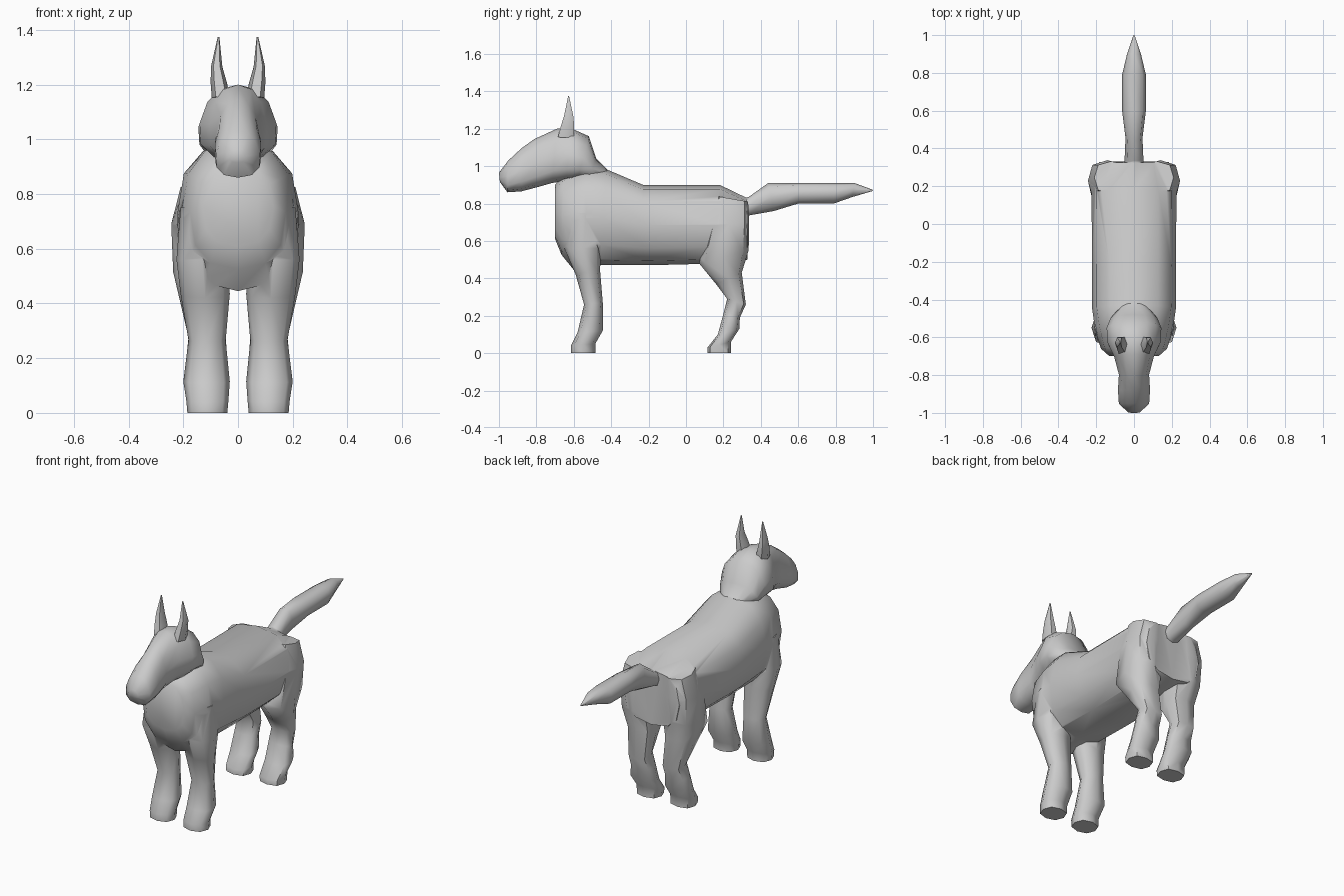
import bpy, bmesh
from math import sin, cos, tau, radians, copysign


def power(v, e):
    return copysign(abs(v) ** e, v) if abs(v) > 1e-6 else 0.0


def loft(name, rings, n=8, e=0.85, taper=0.0, side=1):
    """Skin rings given as (y1, z1, y2, z2, centre x, half width)."""
    bm = bmesh.new()
    loops = []
    for y1, z1, y2, z2, cx, w in rings:
        loop = []
        for i in range(n):
            a = tau * i / n
            c, s = power(cos(a), e), power(sin(a), e)
            x = cx + w * c * (1 - taper * s)
            y = (y1 + y2) / 2 + s * (y1 - y2) / 2
            z = (z1 + z2) / 2 + s * (z1 - z2) / 2
            loop.append(bm.verts.new((side * x, y, z)))
        loops.append(loop)
    for a, b in zip(loops, loops[1:]):
        for i in range(n):
            j = (i + 1) % n
            bm.faces.new((a[i], a[j], b[j], b[i]))
    bm.faces.new(loops[0])
    bm.faces.new(loops[-1])
    bmesh.ops.recalc_face_normals(bm, faces=bm.faces)
    me = bpy.data.meshes.new(name)
    bm.to_mesh(me)
    bm.free()
    ob = bpy.data.objects.new(name, me)
    bpy.context.collection.objects.link(ob)
    return ob


def activate(ob):
    bpy.ops.object.select_all(action='DESELECT')
    ob.select_set(True)
    bpy.context.view_layer.objects.active = ob


def smooth(ob, angle=55):
    activate(ob)
    bpy.ops.object.shade_smooth_by_angle(angle=radians(angle))


def merge(target, part):
    activate(target)
    m = target.modifiers.new("union", 'BOOLEAN')
    m.operation = 'UNION'
    m.solver = 'EXACT'
    m.object = part
    bpy.ops.object.modifier_apply(modifier=m.name)
    bpy.data.objects.remove(part)


# Trunk from rump to chest, rising into the neck
body = loft("body_and_legs", [
    (0.325, 0.83, 0.33, 0.50, 0, 0.185),
    (0.18, 0.90, 0.20, 0.48, 0, 0.225),
    (-0.23, 0.90, -0.20, 0.47, 0, 0.222),
    (-0.43, 0.985, -0.46, 0.47, 0, 0.222),
    (-0.53, 0.99, -0.60, 0.445, 0, 0.205),
    (-0.655, 0.945, -0.665, 0.525, 0, 0.175),
    (-0.70, 0.90, -0.70, 0.61, 0, 0.13)], n=12, e=0.8)

# Legs: rings run from hoof to hip, front point to back point
front_leg = [
    (-0.615, 0, -0.485, 0, 0.112, 0.073),
    (-0.615, 0.04, -0.485, 0.05, 0.112, 0.077),
    (-0.58, 0.11, -0.445, 0.12, 0.115, 0.085),
    (-0.545, 0.26, -0.445, 0.27, 0.113, 0.068),
    (-0.59, 0.42, -0.46, 0.45, 0.12, 0.09),
    (-0.65, 0.56, -0.45, 0.56, 0.13, 0.095),
    (-0.62, 0.75, -0.47, 0.75, 0.125, 0.085)]
hind_leg = [
    (0.115, 0, 0.24, 0, 0.112, 0.073),
    (0.115, 0.03, 0.24, 0.06, 0.112, 0.077),
    (0.17, 0.10, 0.285, 0.13, 0.115, 0.085),
    (0.20, 0.21, 0.288, 0.19, 0.114, 0.075),
    (0.22, 0.29, 0.32, 0.26, 0.113, 0.068),
    (0.16, 0.37, 0.298, 0.43, 0.125, 0.085),
    (0.07, 0.48, 0.335, 0.55, 0.137, 0.10),
    (0.12, 0.68, 0.338, 0.70, 0.14, 0.104),
    (0.16, 0.84, 0.332, 0.81, 0.12, 0.09)]
for side in (1, -1):
    merge(body, loft("front_leg", front_leg, side=side))
    merge(body, loft("hind_leg", hind_leg, e=0.75, side=side))

# Tail
merge(body, loft("tail", [
    (0.27, 0.82, 0.29, 0.72, 0, 0.05),
    (0.335, 0.835, 0.345, 0.738, 0, 0.05),
    (0.44, 0.91, 0.47, 0.76, 0, 0.045),
    (0.60, 0.91, 0.60, 0.80, 0, 0.063),
    (0.79, 0.91, 0.79, 0.80, 0, 0.063),
    (0.90, 0.91, 0.89, 0.835, 0, 0.038),
    (1.0, 0.873, 0.998, 0.867, 0, 0.004)]))
smooth(body)

# Head from nose to nape
head = loft("head", [
    (-1.0, 0.965, -0.995, 0.915, 0, 0.03),
    (-0.95, 1.03, -0.955, 0.86, 0, 0.08),
    (-0.88, 1.095, -0.88, 0.865, 0, 0.085),
    (-0.81, 1.145, -0.785, 0.89, 0, 0.08),
    (-0.69, 1.20, -0.715, 0.91, 0, 0.105),
    (-0.61, 1.20, -0.645, 0.92, 0, 0.14),
    (-0.52, 1.16, -0.58, 0.93, 0, 0.145),
    (-0.48, 1.04, -0.52, 0.93, 0, 0.125),
    (-0.42, 0.98, -0.45, 0.92, 0, 0.07)], n=12, taper=0.18)
smooth(head)

# Pointed ears
for side, label in ((1, "left"), (-1, "right")):
    ear = loft(label + "_ear", [
        (-0.69, 1.155, -0.595, 1.15, 0.062, 0.034),
        (-0.675, 1.21, -0.593, 1.20, 0.07, 0.03),
        (-0.655, 1.27, -0.598, 1.26, 0.078, 0.021),
        (-0.63, 1.375, -0.625, 1.375, 0.071, 0.003)], n=6, side=side)
    smooth(ear)
